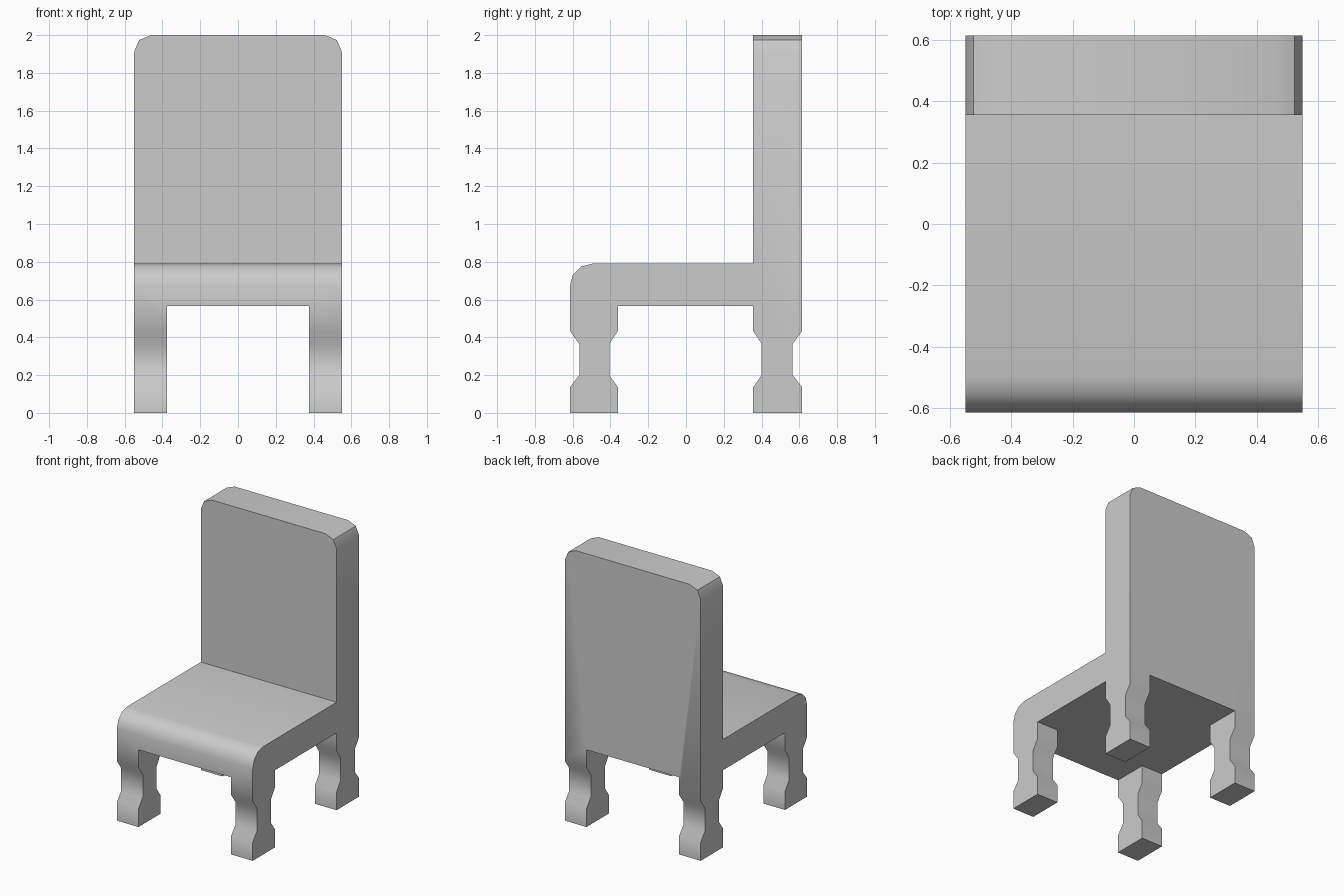
import bpy, bmesh, math

if "Cube" in bpy.data.objects:
    bpy.data.objects.remove(bpy.data.objects["Cube"])

HALF_W, LEG_IN = 0.55, 0.375
SEAT_LOW, SEAT_TOP, TOP = 0.565, 0.79, 2.0
Y = 0.615


def leg_edge(y, step):
    """One notched leg edge, bottom to top; step points into the leg."""
    return [(y, 0), (y, 0.135), (y + step, 0.2), (y + step, 0.365), (y, 0.435)]


def bevel_where(bm, test, offset, segments):
    edges = [e for e in bm.edges if all(test(v.co) for v in e.verts)]
    bmesh.ops.bevel(bm, geom=edges, offset=offset, segments=segments,
                    profile=0.5, affect='EDGES')


def near(a, b):
    return abs(a - b) < 1e-4


# Side silhouette: front legs, seat, backrest and back legs in one outline
outline = (leg_edge(-Y, 0.05)
           + [(-Y, SEAT_TOP), (0.355, SEAT_TOP), (0.355, TOP), (Y, TOP)]
           + leg_edge(Y, -0.05)[::-1]
           + leg_edge(0.355, 0.046)
           + [(0.355, SEAT_LOW), (-0.36, SEAT_LOW)]
           + leg_edge(-0.36, -0.046)[::-1])

bm = bmesh.new()
face = bm.faces.new([bm.verts.new((-HALF_W, y, z)) for y, z in outline])
ext = bmesh.ops.extrude_face_region(bm, geom=[face], use_keep_orig=True)
moved = [g for g in ext["geom"] if isinstance(g, bmesh.types.BMVert)]
bmesh.ops.translate(bm, verts=moved, vec=(2 * HALF_W, 0, 0))
bmesh.ops.recalc_face_normals(bm, faces=bm.faces)

# Rounded seat front and rounded top corners of the backrest
bevel_where(bm, lambda c: near(c.y, -Y) and near(c.z, SEAT_TOP), 0.118, 3)
for s in (-1, 1):
    bevel_where(bm, lambda c: near(c.x, s * HALF_W) and near(c.z, TOP), 0.09, 2)
bmesh.ops.recalc_face_normals(bm, faces=bm.faces)

mesh = bpy.data.meshes.new("chair_body")
bm.to_mesh(mesh)
bm.free()
chair = bpy.data.objects.new("chair_body", mesh)
bpy.context.collection.objects.link(chair)

# Gap between left and right legs
bpy.ops.mesh.primitive_cube_add(size=1, location=(0, 0, SEAT_LOW - 0.5))
gap = bpy.context.object
gap.name = "leg_gap_cutter"
gap.scale = (2 * LEG_IN, 3, 1)
gap.hide_render = True
bpy.context.view_layer.update()

cut = chair.modifiers.new("leg_gap", 'BOOLEAN')
cut.operation, cut.solver, cut.object = 'DIFFERENCE', 'EXACT', gap

bpy.ops.object.select_all(action='DESELECT')
chair.select_set(True)
bpy.context.view_layer.objects.active = chair
bpy.ops.object.modifier_apply(modifier=cut.name)
bpy.data.objects.remove(gap)
bpy.ops.object.shade_smooth_by_angle(angle=math.radians(40))
